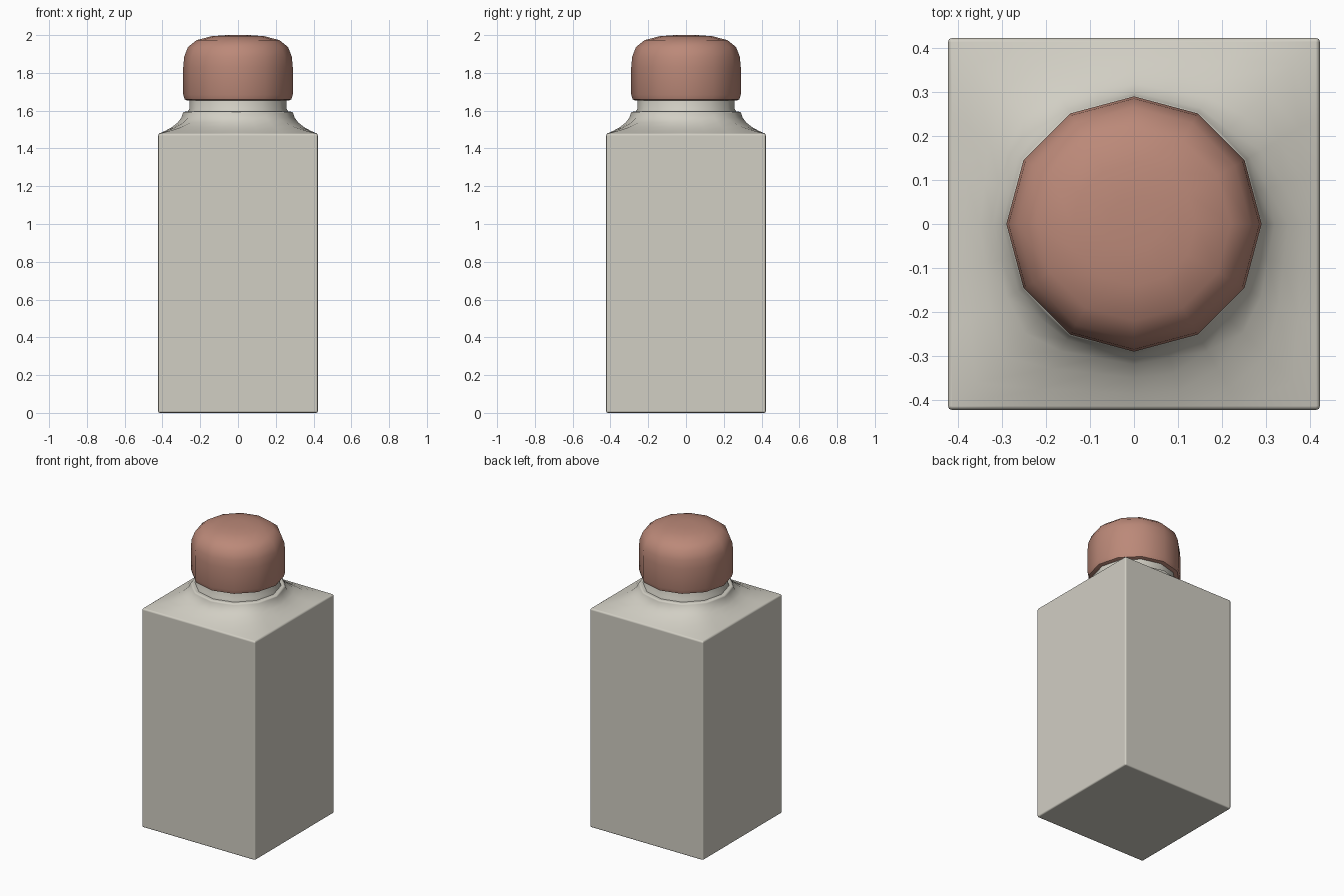
import bpy, bmesh, math

if "Cube" in bpy.data.objects:
    bpy.data.objects.remove(bpy.data.objects["Cube"])

N = 24  # points per ring: 12-gon corners plus edge midpoints, so square corners land on a point


def square_pt(a, half):
    c, s = math.cos(a), math.sin(a)
    k = half / max(abs(c), abs(s))
    return c * k, s * k


def dodecagon_pt(i, r):
    a = 2 * math.pi * i / N
    k = r if i % 2 == 0 else r * math.cos(math.pi / 12)
    return math.cos(a) * k, math.sin(a) * k


def loft(name, rings, angle):
    """Skin a list of rings and cap both ends."""
    bm = bmesh.new()
    loops = [[bm.verts.new(p) for p in ring] for ring in rings]
    for lo, hi in zip(loops, loops[1:]):
        n = len(lo)
        for i in range(n):
            j = (i + 1) % n
            bm.faces.new((lo[i], lo[j], hi[j], hi[i]))
    bm.faces.new(loops[0][::-1])
    bm.faces.new(loops[-1])
    bmesh.ops.recalc_face_normals(bm, faces=bm.faces)
    me = bpy.data.meshes.new(name)
    bm.to_mesh(me)
    bm.free()
    ob = bpy.data.objects.new(name, me)
    bpy.context.collection.objects.link(ob)
    bpy.ops.object.select_all(action='DESELECT')
    ob.select_set(True)
    bpy.context.view_layer.objects.active = ob
    bpy.ops.object.shade_smooth_by_angle(angle=math.radians(angle))
    return ob


def blend_ring(t, z):
    """Ring between the square body (t=0) and the round neck base (t=1)."""
    ring = []
    for i in range(N):
        sx, sy = square_pt(2 * math.pi * i / N, 0.423)
        cx, cy = dodecagon_pt(i, 0.29)
        ring.append((sx + (cx - sx) * t, sy + (cy - sy) * t, z))
    return ring


def turned(name, profile, angle):
    """Twelve-sided turned part from (radius, z) pairs."""
    return loft(name, [[(r * math.cos(a), r * math.sin(a), z)
                        for a in (math.pi / 6 * i for i in range(12))]
                       for r, z in profile], angle)


# Square body flowing into a concave round shoulder
body = loft("bottle_body", [blend_ring(t, z) for t, z in (
    (0, 0.0), (0, 1.477), (0.28, 1.493), (0.55, 1.513),
    (0.78, 1.537), (0.93, 1.563), (1.0, 1.595))], 50)
bev = body.modifiers.new("edge_bevel", 'BEVEL')
bev.width = 0.01
bev.segments = 2
bev.limit_method = 'ANGLE'
bev.angle_limit = math.radians(60)
bev.harden_normals = True

# Neck between shoulder and cap
turned("bottle_neck", [(0.265, 1.585), (0.265, 1.597), (0.257, 1.61), (0.255, 1.70)], 50)

# Rounded cap
cap = turned("cap", [(0.272, 1.655), (0.282, 1.659), (0.29, 1.685), (0.29, 1.83),
                     (0.285, 1.885), (0.265, 1.937), (0.22, 1.973),
                     (0.14, 1.994), (0.06, 2.0)], 50)
mat = bpy.data.materials.new("terracotta")
mat.diffuse_color = (0.50, 0.25, 0.19, 1)
mat.use_nodes = True
mat.node_tree.nodes["Principled BSDF"].inputs["Base Color"].default_value = mat.diffuse_color
cap.data.materials.append(mat)

# Pale body colour
pale = bpy.data.materials.new("pale_stone")
pale.diffuse_color = (0.64, 0.62, 0.55, 1)
pale.use_nodes = True
pale.node_tree.nodes["Principled BSDF"].inputs["Base Color"].default_value = pale.diffuse_color
for n in ("bottle_body", "bottle_neck"):
    bpy.data.objects[n].data.materials.append(pale)
